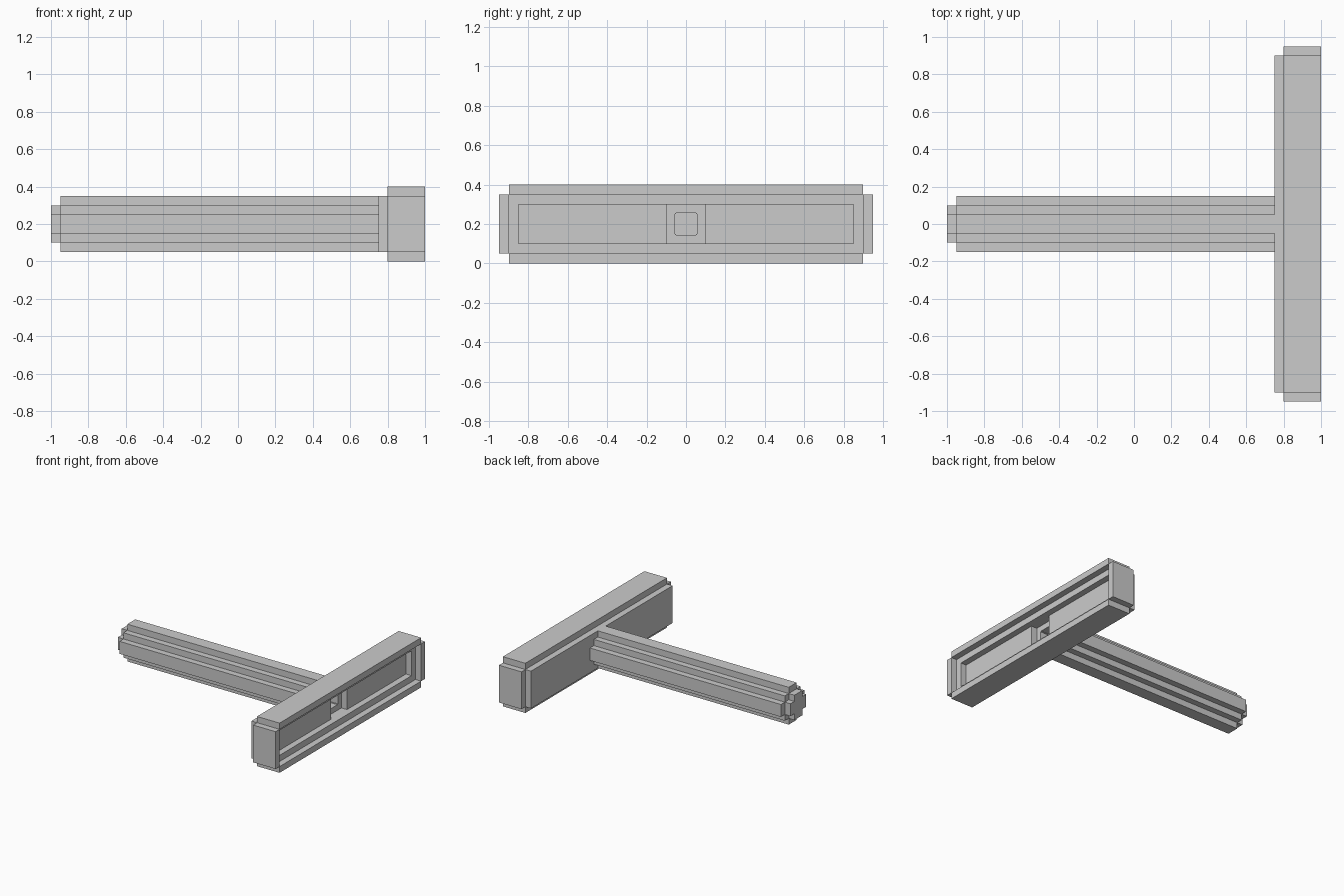
import bpy
import bmesh

if "Cube" in bpy.data.objects:
    bpy.data.objects.remove(bpy.data.objects["Cube"])

Z0 = 0.2  # height of the model's long axis


def box(x0, x1, half_y, half_z):
    """Block centred on the long axis."""
    return (x0, x1, -half_y, half_y, Z0 - half_z, Z0 + half_z)


def inside(p, boxes):
    return any(all(b[2 * i] < p[i] < b[2 * i + 1] for i in range(3)) for b in boxes)


def stepped_solid(name, solids, hollows=()):
    """Outer skin of the union of solids minus hollows, as one clean mesh."""
    every = list(solids) + list(hollows)
    cuts = [sorted({round(v, 4) for b in every for v in b[2 * i:2 * i + 2]}) for i in range(3)]
    size = [len(c) - 1 for c in cuts]

    def filled(cell):
        if any(not 0 <= cell[i] < size[i] for i in range(3)):
            return False
        mid = [(cuts[i][cell[i]] + cuts[i][cell[i] + 1]) / 2 for i in range(3)]
        return inside(mid, solids) and not inside(mid, hollows)

    bm = bmesh.new()
    for i in range(size[0]):
        for j in range(size[1]):
            for k in range(size[2]):
                cell = (i, j, k)
                if not filled(cell):
                    continue
                for axis in range(3):
                    u, v = (axis + 1) % 3, (axis + 2) % 3
                    for side in (0, 1):
                        near = list(cell)
                        near[axis] += 2 * side - 1
                        if filled(near):
                            continue
                        ring = []
                        for a, b in ((0, 0), (1, 0), (1, 1), (0, 1)):
                            c = list(cell)
                            c[axis] += side
                            c[u] += a
                            c[v] += b
                            ring.append(bm.verts.new([cuts[n][c[n]] for n in range(3)]))
                        bm.faces.new(ring if side else ring[::-1])
    bmesh.ops.remove_doubles(bm, verts=bm.verts[:], dist=0.0005)
    mesh = bpy.data.meshes.new(name)
    bm.to_mesh(mesh)
    bm.free()
    obj = bpy.data.objects.new(name, mesh)
    bpy.context.collection.objects.link(obj)
    return obj


# Cross bar: boards around a back panel, with a stepped recess in its outer face
stepped_solid(
    "cross_bar",
    [box(0.80, 1.00, 0.90, 0.20),    # top and bottom boards
     box(0.80, 1.00, 0.95, 0.15),    # end boards
     box(0.75, 0.80, 0.90, 0.15)],   # back panel
    [box(0.95, 1.00, 0.90, 0.15),    # wide recess
     box(0.90, 0.95, 0.85, 0.10),    # inner recess
     box(0.85, 0.90, 0.10, 0.10),    # centre pocket
     box(0.78, 0.85, 0.055, 0.05),   # small centre hole
     box(0.78, 0.85, 0.05, 0.055)],
)

# Long bar: stepped round section with a smaller plus-shaped tip
stepped_solid(
    "long_bar",
    [box(-0.95, 0.75, 0.05, 0.15),
     box(-0.95, 0.75, 0.10, 0.10),
     box(-0.95, 0.75, 0.15, 0.05),
     box(-1.00, -0.95, 0.05, 0.10),  # tip
     box(-1.00, -0.95, 0.10, 0.05)],
)
